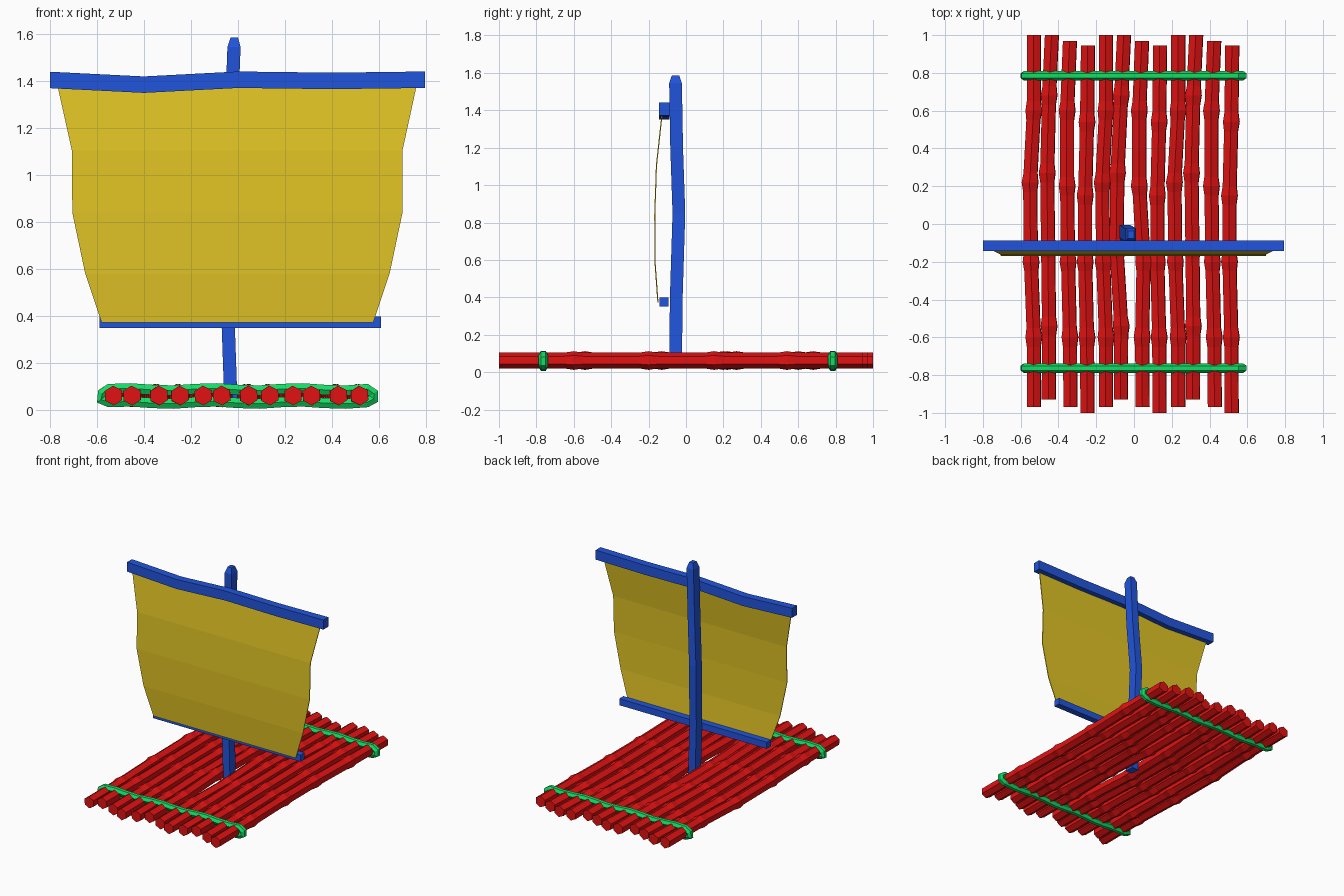
import bpy, bmesh, math
from mathutils import Vector

if "Cube" in bpy.data.objects:
    bpy.data.objects.remove(bpy.data.objects["Cube"])


def material(name, rgb):
    m = bpy.data.materials.new(name)
    m.diffuse_color = (*rgb, 1)
    m.use_nodes = True
    m.node_tree.nodes["Principled BSDF"].inputs["Base Color"].default_value = m.diffuse_color
    return m


RED = material("red_cane", (0.75, 0.006, 0.006))
BLUE = material("blue_wood", (0.015, 0.09, 0.72))
GREEN = material("green_rope", (0.007, 0.72, 0.13))
YELLOW = material("yellow_cloth", (0.75, 0.55, 0.018))


def loft(name, rings, mat, closed=False):
    """Skin a list of equal-sized rings; cap the ends unless closed."""
    bm = bmesh.new()
    vs = [[bm.verts.new(p) for p in ring] for ring in rings]
    n = len(vs[0])
    pairs = list(zip(vs, vs[1:])) + ([(vs[-1], vs[0])] if closed else [])
    for a, b in pairs:
        for i in range(n):
            j = (i + 1) % n
            bm.faces.new((a[i], a[j], b[j], b[i]))
    if not closed:
        bm.faces.new(vs[0])
        bm.faces.new(vs[-1])
    bmesh.ops.recalc_face_normals(bm, faces=bm.faces[:])
    me = bpy.data.meshes.new(name)
    bm.to_mesh(me)
    bm.free()
    me.materials.append(mat)
    ob = bpy.data.objects.new(name, me)
    bpy.context.collection.objects.link(ob)
    return ob


# Deck logs: four cane shapes repeated three times across the raft
BACK = (1.0, 1.0, 0.97, 0.945)
FRONT = (-0.97, -0.93, -0.97, -1.0)
KNOTS = ((0.60, 0.22, -0.20, -0.60), (0.68, 0.27, -0.13, -0.54),
         (0.60, 0.20, -0.20, -0.60), (0.54, 0.15, -0.20, -0.60))
BENDS = ((0, -0.02, -0.015, 0), (-0.015, -0.025, -0.02, -0.015),
         (-0.015, -0.015, -0.01, 0), (-0.005, -0.015, -0.015, -0.005))
END_SHIFT = (0, -0.017, 0.003, -0.003)


def log_ring(x, y, r):
    return [(x + r * math.cos(math.radians(60 * i + 33)), y,
             0.062 + r * math.sin(math.radians(60 * i + 33))) for i in range(6)]


for k in range(12):
    s = k % 4
    cx = -0.53 + 0.0955 * k
    bends = list(BENDS[s])
    if k == 5:      # log pushed aside by the mast
        bends[1], bends[2] = -0.035, -0.04
    if k == 6:
        bends[2] = 0.008
    path = ([(cx, BACK[s])] + [(cx + b, y) for b, y in zip(bends, KNOTS[s])]
            + [(cx + END_SHIFT[s], FRONT[s])])
    rings = [log_ring(*path[0], 0.042)]
    for i in range(1, 5):
        p = Vector(path[i])
        for q, r in ((path[i - 1], 0.042), (None, 0.05), (path[i + 1], 0.042)):
            c = p if q is None else p + (Vector(q) - p).normalized() * 0.05
            rings.append(log_ring(c.x, c.y, r))
    rings.append(log_ring(*path[-1], 0.042))
    loft(f"deck_log_{k + 1}", rings, RED)


# Rope lashings: wavy hexagonal loops round the deck
def rope(name, y):
    xs = [-0.55 + 1.1 * i / 12 for i in range(13)]
    wave = [0.005 * math.cos(math.pi * i / 2 - 1.2) for i in range(13)]
    path = [Vector((x, 0.088 + w)) for x, w in zip(xs, wave)]
    path += [Vector((0.578, 0.07)), Vector((0.578, 0.048))]
    path += [Vector((x, 0.032 + w)) for x, w in zip(xs[::-1], wave[::-1])]
    path += [Vector((-0.583, 0.045)), Vector((-0.578, 0.07))]
    rings = []
    for i, p in enumerate(path):
        t = (path[(i + 1) % len(path)] - path[i - 1]).normalized()
        nrm = Vector((-t.y, t.x))
        ring = []
        for j in range(6):
            a = math.radians(60 * j)
            c = p + nrm * 0.025 * math.sin(a)
            ring.append((c.x, y + 0.025 * math.cos(a), c.y))
        rings.append(ring)
    loft(name, rings, GREEN, closed=True)


rope("front_rope", -0.763)
rope("back_rope", 0.785)


# Mast: bent square pole with a chamfered tip (x, y, z, half x, half y)
def mast_ring(x, y, z, a, b):
    return [(x - a, y - b, z), (x + a, y - b, z), (x + a, y + b, z), (x - a, y + b, z)]


loft("mast", [mast_ring(*p) for p in (
    (-0.03, -0.056, 0.03, 0.028, 0.034), (-0.043, -0.052, 0.4, 0.028, 0.034),
    (-0.05, -0.038, 0.85, 0.028, 0.034), (-0.03, -0.05, 1.2, 0.028, 0.034),
    (-0.017, -0.056, 1.545, 0.028, 0.034), (-0.016, -0.056, 1.585, 0.016, 0.02))], BLUE)


# Yard and boom: square spars along x
def spar(name, points, y, hy, hz):
    loft(name, [[(x, y - hy, z - hz), (x, y + hy, z - hz),
                 (x, y + hy, z + hz), (x, y - hy, z + hz)] for x, z in points], BLUE)


spar("top_yard", ((-0.8, 1.405), (-0.4, 1.385), (0, 1.406), (0.4, 1.401), (0.795, 1.406)),
     -0.116, 0.028, 0.035)
spar("bottom_boom", ((-0.59, 0.374), (0.608, 0.374)), -0.118, 0.024, 0.024)

# Sail: thin cloth bellying forward (z, left, right, y)
loft("sail", [[(l, y - 0.003, z), (r, y - 0.003, z), (r, y + 0.003, z), (l, y + 0.003, z)]
              for z, l, r, y in ((1.38, -0.768, 0.76, -0.128), (1.105, -0.707, 0.7, -0.158),
                                 (0.84, -0.705, 0.7, -0.167), (0.58, -0.65, 0.645, -0.165),
                                 (0.372, -0.58, 0.575, -0.15))], YELLOW)
